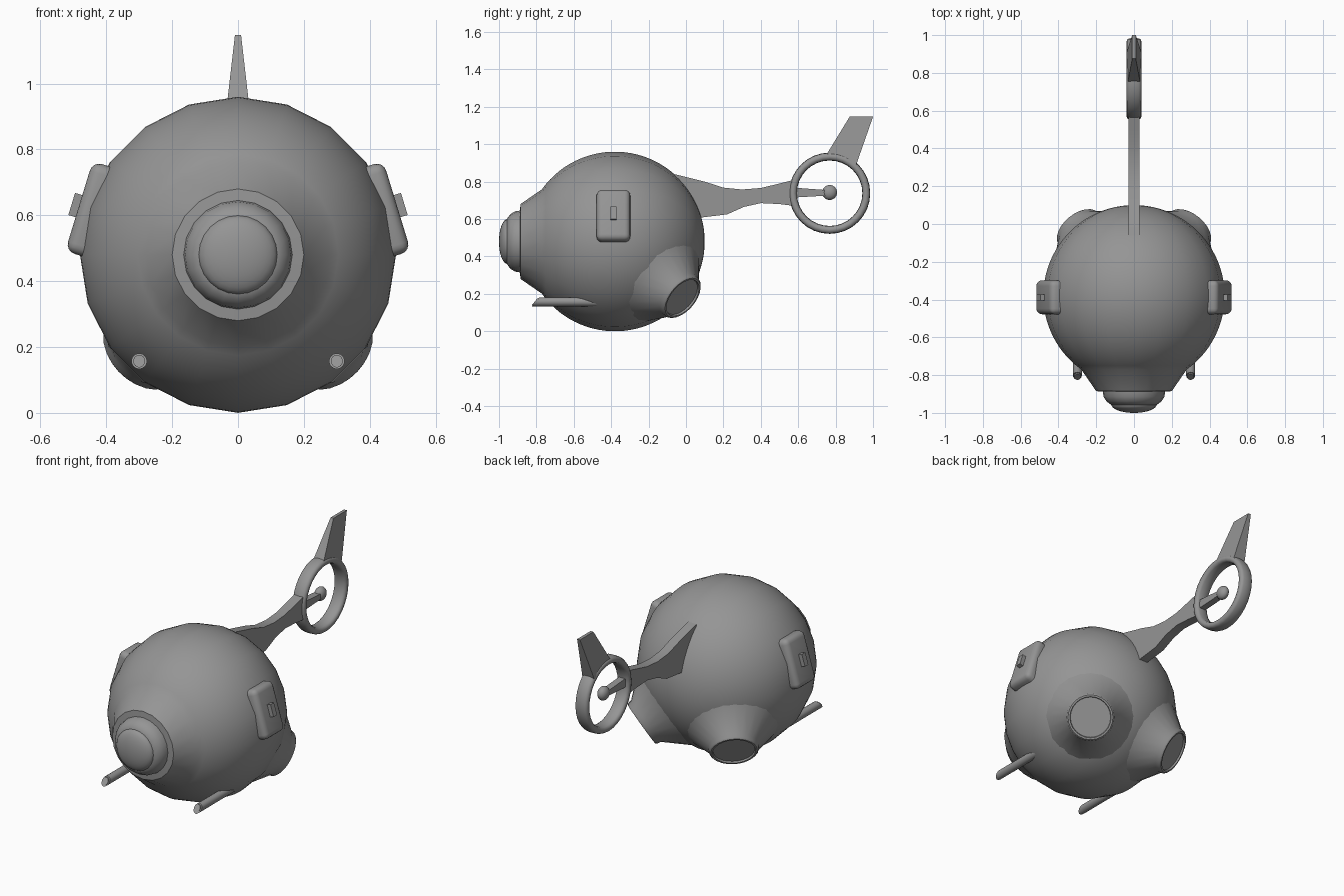
import bpy, bmesh, math
from mathutils import Vector, Matrix

cube = bpy.data.objects.get("Cube")
if cube:
    bpy.data.objects.remove(cube)

GREY = (0.3, 0.3, 0.3, 1)
grey = bpy.data.materials.new("hull_grey")
grey.use_nodes = True
grey.diffuse_color = GREY
grey.node_tree.nodes["Principled BSDF"].inputs["Base Color"].default_value = GREY

CENTRE = Vector((0, -0.38, 0.48))
RADIUS = 0.48


def finish(name, bm, smooth=None, bevel=0, segments=3):
    bmesh.ops.recalc_face_normals(bm, faces=bm.faces)
    mesh = bpy.data.meshes.new(name)
    bm.to_mesh(mesh)
    bm.free()
    mesh.materials.append(grey)
    obj = bpy.data.objects.new(name, mesh)
    bpy.context.collection.objects.link(obj)
    bpy.ops.object.select_all(action='DESELECT')
    obj.select_set(True)
    bpy.context.view_layer.objects.active = obj
    if bevel:
        mod = obj.modifiers.new("rounding", 'BEVEL')
        mod.width, mod.segments = bevel, segments
        bpy.ops.object.modifier_apply(modifier=mod.name)
    if smooth:
        bpy.ops.object.shade_smooth_by_angle(angle=math.radians(smooth))
    return obj


def lathe(name, profile, origin, axis, sides=20, smooth=30, closed=False):
    """Spin (distance along axis, radius) points round an axis."""
    bm = bmesh.new()
    axis = Vector(axis).normalized()
    side = axis.cross(Vector((0, 0, 1))).normalized()
    up = side.cross(axis)
    rings = []
    for d, r in profile:
        ring = []
        for i in range(sides if r > 1e-5 else 1):
            a = math.tau * i / sides
            ring.append(bm.verts.new(Vector(origin) + axis * d
                                     + (side * math.cos(a) + up * math.sin(a)) * r))
        rings.append(ring)
    pairs = list(zip(rings, rings[1:]))
    if closed:
        pairs.append((rings[-1], rings[0]))
    for a, b in pairs:
        for i in range(sides):
            quad = [a[i % len(a)], a[(i + 1) % len(a)], b[(i + 1) % len(b)], b[i % len(b)]]
            bm.faces.new(list(dict.fromkeys(quad)))
    if not closed:
        for ring in (rings[0], rings[-1]):
            if len(ring) > 2:
                bm.faces.new(ring)
    return finish(name, bm, smooth)


def plate(name, outline, half_width, **kw):
    """Side outline in (y, z), thickened in x; half_width may depend on z."""
    bm = bmesh.new()
    left, right = [[bm.verts.new((s * half_width(z), y, z)) for y, z in outline] for s in (1, -1)]
    bm.faces.new(left)
    bm.faces.new(right)
    for i in range(len(outline)):
        j = (i + 1) % len(outline)
        bm.faces.new((left[i], left[j], right[j], right[i]))
    return finish(name, bm, **kw)


def box(name, size, matrix, **kw):
    bm = bmesh.new()
    bmesh.ops.create_cube(bm, size=1, matrix=matrix @ Matrix.Diagonal((*size, 1)))
    return finish(name, bm, **kw)


# round hull, running forward into the nose cone
STEPS = 36
hull = [(-RADIUS * math.cos(t), RADIUS * math.sin(t))
        for t in (math.radians(144.5) * i / STEPS for i in range(STEPS + 1))]
hull += [(0.505, 0.2)]
lathe("hull", hull, CENTRE, (0, -1, 0), smooth=40)

# nose ring and domed tip
lathe("nose_ring", [(0.48, 0.2), (0.505, 0.198), (0.508, 0.165), (0.535, 0.161),
                    (0.56, 0.145), (0.578, 0.12)], CENTRE, (0, -1, 0), smooth=40)
dome = [(0.575 + 0.045 * math.sin(t), 0.12 * math.cos(t))
        for t in (math.pi / 2 * i / 8 for i in range(9))]
lathe("nose_dome", dome, CENTRE, (0, -1, 0), sides=24, smooth=40)

for s, label in ((1, "left"), (-1, "right")):
    # rear thruster, pointing out, back and down
    lathe(label + "_thruster",
          [(0.4, 0.25), (0.42, 0.235), (0.53, 0.137), (0.552, 0.133), (0.56, 0.125),
           (0.56, 0.115), (0.55, 0.112)], CENTRE, (0.54 * s, 0.65, -0.54), sides=24, smooth=35)

    # rounded side pad with a small latch
    tilt = math.radians(17)
    out = Vector((s * math.cos(tilt), 0, math.sin(tilt)))
    turn = Matrix.Rotation(-s * tilt, 4, 'Y')
    base = CENTRE + Vector((0, -0.008, 0))
    box(label + "_side_pad", (0.09, 0.18, 0.285),
        Matrix.Translation(base + out * 0.46) @ turn, bevel=0.03, segments=4, smooth=40)
    box(label + "_pad_latch", (0.05, 0.032, 0.07),
        Matrix.Translation(base + out * 0.503) @ turn)

    # skid tube with a slanted front end
    bm = bmesh.new()
    bmesh.ops.create_cone(bm, cap_ends=True, segments=16, radius1=0.024, radius2=0.024, depth=0.45,
                          matrix=Matrix.Translation((0.3 * s, -0.585, 0.157))
                          @ Matrix.Rotation(math.pi / 2, 4, 'X'))
    for v in bm.verts:
        if v.co.y < -0.7:
            v.co.y += (v.co.z - 0.157) * 0.8
    tip = [f for f in bm.faces if f.normal.y < -0.5]
    bmesh.ops.bevel(bm, geom=[e for f in tip for e in f.edges], offset=0.006, segments=2,
                    affect='EDGES')
    finish(label + "_skid", bm, smooth=40)

# tail boom
plate("tail_boom", [(-0.06, 0.84), (0.1, 0.8), (0.2, 0.768), (0.3, 0.758), (0.4, 0.766),
                    (0.5, 0.79), (0.58, 0.81), (0.58, 0.67), (0.5, 0.68), (0.4, 0.685),
                    (0.31, 0.665), (0.22, 0.625), (0.08, 0.608), (-0.06, 0.66)],
      lambda z: 0.028, smooth=25)

# tail ring with rounded section
HUB = Vector((0, 0.768, 0.738))
section = [(0.04 * c(math.cos, t), 0.196 + 0.021 * c(math.sin, t))
           for c in (lambda f, t: math.copysign(abs(f(t)) ** 0.7, f(t)),)
           for t in (math.tau * i / 12 for i in range(12))]
lathe("tail_ring", section, HUB, (1, 0, 0), sides=32, smooth=50, closed=True)

# rotor strut and hub inside the ring
plate("rotor_strut", [(0.575, 0.768), (0.75, 0.755), (0.75, 0.725), (0.575, 0.715)],
      lambda z: 0.02)
bm = bmesh.new()
bmesh.ops.create_uvsphere(bm, u_segments=20, v_segments=12, radius=0.04,
                          matrix=Matrix.Translation((0, 0.768, 0.742)) @ Matrix.Diagonal((0.75, 1, 1, 1)))
finish("rotor_hub", bm, smooth=40)

# swept tail fin, thinner towards the top
plate("tail_fin", [(0.745, 0.935), (0.875, 1.147), (1.0, 1.147), (0.91, 0.89)],
      lambda z: 0.032 - (z - 0.95) * 0.115)
